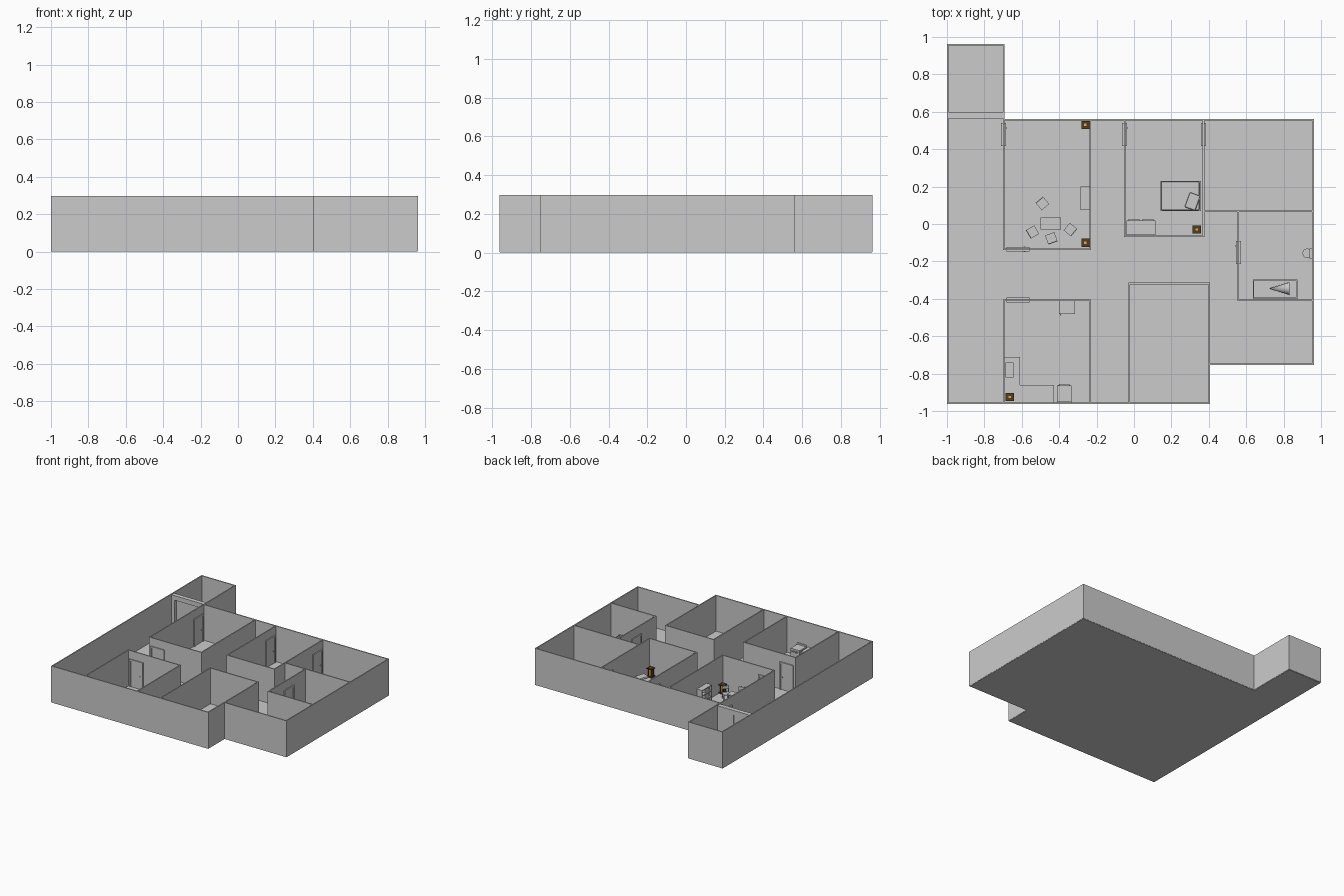
import bpy, bmesh, math
from mathutils import Matrix, Vector

F = 0.008      # floor level
TOP = 0.297    # wall top
T = 0.009      # wall thickness


def material(name, rgb):
    m = bpy.data.materials.new(name)
    m.diffuse_color = (*rgb, 1)
    return m


DARK = material("dark_wood", (0.09, 0.045, 0.012))
GOLD = material("lamp_gold", (0.8, 0.45, 0.08))


def build(name, boxes, loc=(0, 0, 0), rot=0, mat=None):
    """One object from boxes given as x0, x1, y0, y1, z0, z1."""
    bm = bmesh.new()
    for x0, x1, y0, y1, z0, z1 in boxes:
        m = Matrix.Translation(((x0 + x1) / 2, (y0 + y1) / 2, (z0 + z1) / 2)) @ \
            Matrix.Diagonal((abs(x1 - x0), abs(y1 - y0), abs(z1 - z0), 1))
        bmesh.ops.create_cube(bm, size=1, matrix=m)
    me = bpy.data.meshes.new(name)
    bm.to_mesh(me)
    bm.free()
    ob = bpy.data.objects.new(name, me)
    bpy.context.collection.objects.link(ob)
    ob.location = loc
    ob.rotation_euler.z = rot
    if mat:
        me.materials.append(mat)
    return ob


def bevel(ob, width, segments=2):
    b = ob.modifiers.new("bevel", 'BEVEL')
    b.width, b.segments = width, segments
    return ob


def wall_x(name, x, y0, y1):
    build(name, [(x - T / 2, x + T / 2, y0 - T / 2, y1 + T / 2, 0.004, TOP)])


def wall_y(name, y, x0, x1):
    build(name, [(x0 - T / 2, x1 + T / 2, y - T / 2, y + T / 2, 0.004, TOP)])


# Floor slabs
build("main_floor", [(-1, 0.405, -0.96, 0.56, 0, F)])
build("right_floor", [(0.405, 0.96, -0.75, 0.56, 0, F)])
build("entry_floor", [(-1, -0.695, 0.56, 0.96, 0, F)])

# Outer walls
wall_x("left_wall", -0.996, -0.958, 0.958)
wall_y("entry_back_wall", 0.959, -0.996, -0.697)
wall_x("entry_side_wall", -0.697, 0.56, 0.959)
wall_y("back_wall", 0.557, -0.697, 0.957)
wall_x("right_wall", 0.957, -0.75, 0.557)
wall_y("front_right_wall", -0.75, 0.403, 0.957)
wall_y("front_wall", -0.958, -0.996, 0.403)

# Room walls
wall_x("dining_left_wall", -0.697, -0.135, 0.557)
wall_x("dining_right_wall", -0.234, -0.135, 0.557)
wall_y("dining_front_wall", -0.135, -0.697, -0.234)
wall_x("kitchen_left_wall", -0.697, -0.958, -0.407)
wall_x("kitchen_right_wall", -0.234, -0.958, -0.407)
wall_y("kitchen_back_wall", -0.407, -0.697, -0.234)
wall_x("bedroom_left_wall", -0.05, -0.065, 0.557)
wall_x("bedroom_right_wall", 0.372, -0.065, 0.557)
wall_y("bedroom_front_wall", -0.065, -0.05, 0.372)
wall_y("bath_back_wall", 0.068, 0.372, 0.957)
wall_x("bath_left_wall", 0.558, -0.407, 0.068)
wall_y("bath_front_wall", -0.407, 0.558, 0.957)
wall_x("store_left_wall", -0.025, -0.958, -0.318)
wall_x("store_right_wall", 0.403, -0.958, -0.318)
wall_y("store_back_wall", -0.318, -0.025, 0.403)


# Doors: frame posts, lintel, leaf and handles
def door(name, x, y, rot):
    h, w, d = 0.23, 0.061, 0.013
    build(name, [(-w, -w + 0.012, -d, d, F, h), (w - 0.012, w, -d, d, F, h),
                 (-w, w, -d, d, h - 0.012, h),
                 (-w + 0.01, w - 0.01, -0.008, 0.008, F, h - 0.01),
                 (0.03, 0.04, -0.014, 0.014, 0.105, 0.113)], (x, y, 0), rot)


R = math.pi / 2
for n, x, y, r in [("dining_side_door", -0.697, 0.479, R), ("bedroom_side_door", -0.05, 0.479, R),
                   ("back_room_door", 0.372, 0.479, R), ("bath_door", 0.558, -0.152, R),
                   ("dining_front_door", -0.621, -0.135, 0), ("kitchen_door", -0.621, -0.407, 0)]:
    door(n, x, y, r)

# Entrance between hall and porch: surround and double leaves
build("entrance_surround", [(-0.995, -0.965, 0.565, 0.6, F, TOP - 0.005), (-0.73, -0.7, 0.565, 0.6, F, TOP - 0.005),
                            (-0.965, -0.73, 0.565, 0.6, 0.255, TOP - 0.005)])
build("entrance_leaves", [(-0.965, -0.849, 0.59, 0.6, F, 0.255), (-0.846, -0.73, 0.59, 0.6, F, 0.255),
                          (-0.863, -0.857, 0.575, 0.6, 0.1, 0.14), (-0.838, -0.832, 0.575, 0.6, 0.1, 0.14)])


# Lanterns: dark base, posts and cap around a gold core
def lamp(i, x, y, z):
    posts = [(sx * 0.013 - 0.003, sx * 0.013 + 0.003, sy * 0.013 - 0.003, sy * 0.013 + 0.003, 0.01, 0.068)
             for sx in (-1, 1) for sy in (-1, 1)]
    build(f"lamp_frame_{i}", posts + [(-0.022, 0.022, -0.022, 0.022, 0, 0.01),
          (-0.022, 0.022, -0.022, 0.022, 0.066, 0.072)], (x, y, z), 0, DARK)
    build(f"lamp_core_{i}", [(-0.01, 0.01, -0.01, 0.01, 0.01, 0.066),
          (-0.006, 0.006, -0.006, 0.006, 0.072, 0.079)], (x, y, z), 0, GOLD)


for i, (x, y, z) in enumerate([(-0.26, 0.53, F), (-0.26, -0.1, F), (0.336, -0.03, F), (-0.664, -0.925, 0.1)]):
    lamp(i, x, y, z)


def legs(w, d, z0, z1, t=0.004):
    return [(sx * w - t, sx * w + t, sy * d - t, sy * d + t, z0, z1) for sx in (-1, 1) for sy in (-1, 1)]


# Dining room
build("dining_table", legs(0.048, 0.026, F, 0.08) + [(-0.055, 0.055, -0.032, 0.032, 0.078, 0.086)], (-0.444, 0.002, 0))
for i, (x, y, a) in enumerate([(-0.49, 0.11, 40), (-0.543, -0.043, 120), (-0.442, -0.077, 200), (-0.34, -0.03, 230)]):
    build(f"chair_{i}", legs(0.022, 0.022, F, 0.05, 0.003) + [(-0.026, 0.026, -0.026, 0.026, 0.048, 0.054),
          (-0.026, 0.026, 0.021, 0.026, 0.08, 0.105), (-0.026, -0.021, 0.021, 0.026, 0.05, 0.105),
          (0.021, 0.026, 0.021, 0.026, 0.05, 0.105)], (x, y, 0), math.radians(a))
for i, (x, y, a) in enumerate([(-0.355, 0.085, 35), (-0.325, 0.165, -30)]):
    build(f"fallen_book_{i}", [(-0.016, 0.016, -0.012, 0.012, F, F + 0.008)], (x, y, 0), math.radians(a))
build("bookshelf", [(-0.285, -0.238, y, y + 0.006, F, 0.15) for y in (0.075, 0.194)] +
      [(-0.244, -0.238, 0.08, 0.195, F, 0.15)] +
      [(-0.285, -0.238, 0.08, 0.195, z, z + 0.006) for z in (0.012, 0.055, 0.1, 0.144)])
build("shelf_books", [(-0.275, -0.244, 0.085 + 0.013 * k, 0.095 + 0.013 * k, z, z + 0.028)
                      for z in (0.018, 0.061, 0.106) for k in range(5)])

# Bedroom
build("bed_frame", [(0.142, 0.357, 0.07, 0.23, 0.015, 0.035)] + legs(0, 0, 0.01, 0.03))
bevel(build("mattress", [(0.145, 0.35, 0.073, 0.228, 0.033, 0.06)]), 0.008)
bevel(build("pillow", [(-0.03, 0.03, -0.042, 0.042, 0.06, 0.078)], (0.313, 0.12, 0), math.radians(-20)), 0.007)
build("dresser", [(-0.04, 0.115, -0.058, 0.02, F, 0.1)] +
      [(x, x + 0.065, 0.02, 0.023, z, z + 0.034) for x in (-0.032, 0.042) for z in (0.015, 0.057)])


def basin(name, x0, x1, y0, y1, z0, z1, t):
    return build(name, [(x0, x1, y0, y1, z0, z0 + t), (x0, x0 + t, y0, y1, z0, z1), (x1 - t, x1, y0, y1, z0, z1),
                        (x0 + t, x1 - t, y0, y0 + t, z0, z1), (x0 + t, x1 - t, y1 - t, y1, z0, z1)])


def cylinder(name, loc, r1, r2, h, rot=(0, 0, 0), n=16):
    bpy.ops.mesh.primitive_cone_add(vertices=n, radius1=r1, radius2=r2, depth=h, location=loc, rotation=rot)
    ob = bpy.context.object
    ob.name = name
    bpy.ops.object.shade_smooth_by_angle()
    return ob


# Bathroom
basin("bathtub", 0.635, 0.873, -0.4, -0.297, F, 0.065, 0.006)
cylinder("cone_in_tub", (0.777, -0.345, 0.042), 0.034, 0.0, 0.11, (0, -R, 0))
cylinder("toilet_bowl", (0.927, -0.157, 0.03), 0.016, 0.024, 0.045)
cylinder("toilet_seat", (0.927, -0.157, 0.055), 0.026, 0.026, 0.006)
build("toilet_tank", [(0.938, 0.953, -0.184, -0.13, 0.045, 0.095)])

# Kitchen
build("counter", [(-0.692, -0.61, -0.862, -0.71, F, 0.1), (-0.692, -0.427, -0.954, -0.862, F, 0.1)])
build("microwave", [(-0.688, -0.644, -0.82, -0.74, 0.1, 0.135)])
basin("sink", -0.565, -0.47, -0.938, -0.872, 0.096, 0.106, 0.005)
cylinder("sink_drain", (-0.517, -0.905, 0.103), 0.006, 0.006, 0.004, n=10)
build("oven", [(-0.413, -0.333, -0.954, -0.864, F, 0.1), (-0.405, -0.341, -0.864, -0.86, 0.02, 0.075),
               (-0.4, -0.346, -0.864, -0.855, 0.082, 0.086), (-0.413, -0.333, -0.954, -0.946, 0.1, 0.112)])
build("refrigerator", [(-0.4, -0.315, -0.475, -0.412, F, 0.165), (-0.4, -0.315, -0.481, -0.477, F, 0.11),
                       (-0.4, -0.315, -0.481, -0.477, 0.114, 0.165), (-0.395, -0.39, -0.49, -0.481, 0.06, 0.1)])
